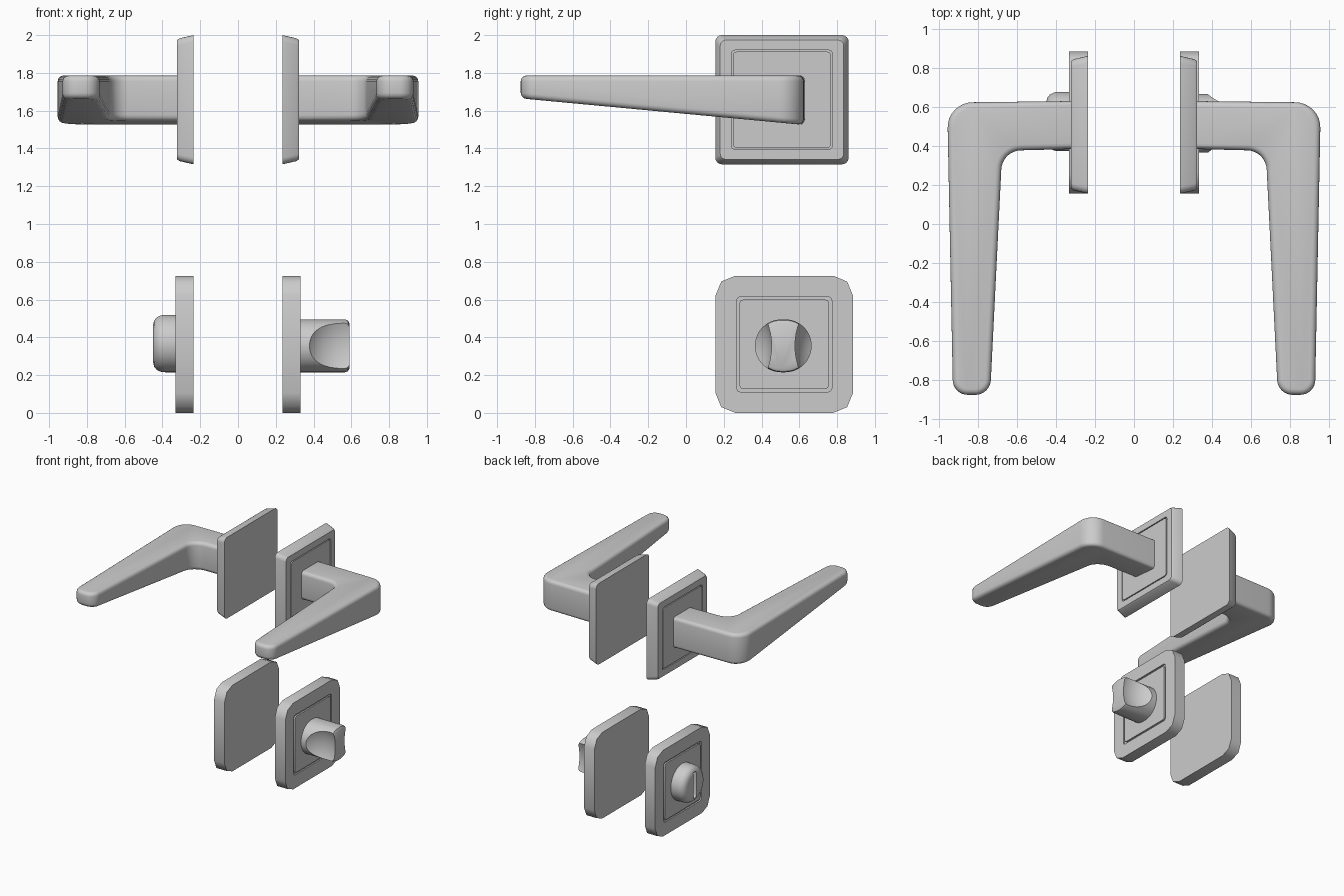
import bpy, bmesh
from math import radians, cos
from mathutils import Vector

if "Cube" in bpy.data.objects:
    bpy.data.objects.remove(bpy.data.objects["Cube"])


def rounded(corners, n):
    """Closed 2D outline from (u, v, tangent length) corners, filleted with n-segment arcs."""
    out = []
    for i, (u, v, d) in enumerate(corners):
        p = Vector((u, v))
        if d == 0:
            out.append(p)
            continue
        a = (Vector(corners[i - 1][:2]) - p).normalized()
        b = (Vector(corners[(i + 1) % len(corners)][:2]) - p).normalized()
        w = cos((-a).angle(b) / 2)
        for k in range(n + 1):
            t = k / n
            c0, c1, c2 = (1 - t) ** 2, 2 * t * (1 - t) * w, t * t
            out.append(((p + a * d) * c0 + p * c1 + (p + b * d) * c2) / (c0 + c1 + c2))
    return out


def loft(bm, loops):
    """Skin a stack of equal-length loops and cap both ends."""
    rings = [[bm.verts.new(p) for p in loop] for loop in loops]
    for a, b in zip(rings, rings[1:]):
        for i in range(len(a)):
            j = (i + 1) % len(a)
            bm.faces.new((a[i], a[j], b[j], b[i]))
    bm.faces.new(rings[0])
    bm.faces.new(rings[-1])
    bmesh.ops.remove_doubles(bm, verts=bm.verts[:], dist=1e-5)
    bmesh.ops.recalc_face_normals(bm, faces=bm.faces[:])


def finish(name, bm, angle=40, cutters=()):
    mesh = bpy.data.meshes.new(name)
    bm.to_mesh(mesh)
    bm.free()
    ob = bpy.data.objects.new(name, mesh)
    bpy.context.collection.objects.link(ob)
    bpy.ops.object.select_all(action='DESELECT')
    bpy.context.view_layer.objects.active = ob
    ob.select_set(True)
    for c in cutters:
        m = ob.modifiers.new("cut", 'BOOLEAN')
        m.operation, m.solver, m.object = 'DIFFERENCE', 'EXACT', c
        bpy.ops.object.modifier_apply(modifier=m.name)
        bpy.data.objects.remove(c)
    bpy.ops.object.shade_smooth_by_angle(angle=radians(angle))
    return ob


def stack(name, side, cy, cz, sections, n, angle=40, cutters=()):
    """Rounded-rectangle sections (x, half y, half z, radius) stacked along x."""
    bm = bmesh.new()
    loops = []
    for x, hy, hz, r in sections:
        rect = [(-hy, -hz, r), (hy, -hz, r), (hy, hz, r), (-hy, hz, r)]
        loops.append([(side * x, cy + p.x, cz + p.y) for p in rounded(rect, n)])
    loft(bm, loops)
    return finish(name, bm, angle, cutters)


def ellipsoid(loc, radii):
    bpy.ops.mesh.primitive_uv_sphere_add(segments=48, ring_count=24, radius=1, location=loc)
    ob = bpy.context.object
    ob.scale = radii
    ob.hide_render = True
    bpy.context.view_layer.update()
    return ob


def groove(x, hy, hz, r, w=0.012, depth=0.012):
    """Narrow channel framing a flush centre panel."""
    return [(x, hy, hz, r), (x - depth, hy, hz, r),
            (x - depth, hy - w, hz - w, r), (x, hy - w, hz - w, r)]


def lever(name, side):
    corners = [(0.27, 0.63, 0), (0.957, 0.622, 0.13), (0.927, -0.875, 0.075),
               (0.737, -0.875, 0.075), (0.675, 0.375, 0.095), (0.27, 0.385, 0)]
    outline = rounded(corners, 8)
    bm = bmesh.new()
    bottom = [(side * p.x, p.y, 1.525 + (0.62 - p.y) * 0.0936) for p in outline]
    top = [(side * p.x, p.y, 1.786) for p in outline]
    loft(bm, [bottom, top])
    rims = [e for e in bm.edges if any(len(f.verts) > 4 for f in e.link_faces)]
    bmesh.ops.bevel(bm, geom=rims, offset=0.03, segments=4, profile=0.5, affect='EDGES')
    bmesh.ops.recalc_face_normals(bm, faces=bm.faces[:])
    return finish(name, bm)


for side, label in ((1, "right"), (-1, "left")):
    # Lever and its tapered square plate
    lever("lever_" + label, side)
    stack("lever_plate_" + label, side, 0.508, 1.658,
          [(0.235, 0.353, 0.342, 0.035), (0.31, 0.336, 0.325, 0.035),
           (0.322, 0.327, 0.316, 0.03)] + groove(0.322, 0.268, 0.262, 0.02, 0.008), 4)
    # Lower plate with coarse clipped corners
    stack("lock_plate_" + label, side, 0.52, 0.363,
          [(0.235, 0.364, 0.363, 0.105), (0.332, 0.364, 0.363, 0.105)]
          + groove(0.332, 0.252, 0.252, 0.02, 0.015), 2, 50)

# Thumb turn with a scooped finger grip on both sides
scoops = [ellipsoid((0.56, 0.515 + s * 0.25, 0.355), (0.215, 0.19, 0.26)) for s in (1, -1)]
stack("thumb_turn", 1, 0.515, 0.355,
      [(0.32, 0.15, 0.14, 0.14), (0.565, 0.15, 0.14, 0.14),
       (0.582, 0.145, 0.135, 0.135), (0.59, 0.13, 0.12, 0.12)], 12, 40, scoops)

# Emergency release button with a coin slot
slot = stack("slot_cutter", -1, 0.525, 0.367,
             [(0.41, 0.02, 0.09, 0.01), (0.5, 0.02, 0.14, 0.01)], 3)
stack("release_button", -1, 0.525, 0.367,
      [(0.32, 0.152, 0.152, 0.152), (0.385, 0.152, 0.152, 0.152),
       (0.41, 0.149, 0.149, 0.149), (0.43, 0.139, 0.139, 0.139),
       (0.444, 0.122, 0.122, 0.122), (0.45, 0.1, 0.1, 0.1)], 12, 40, [slot])
